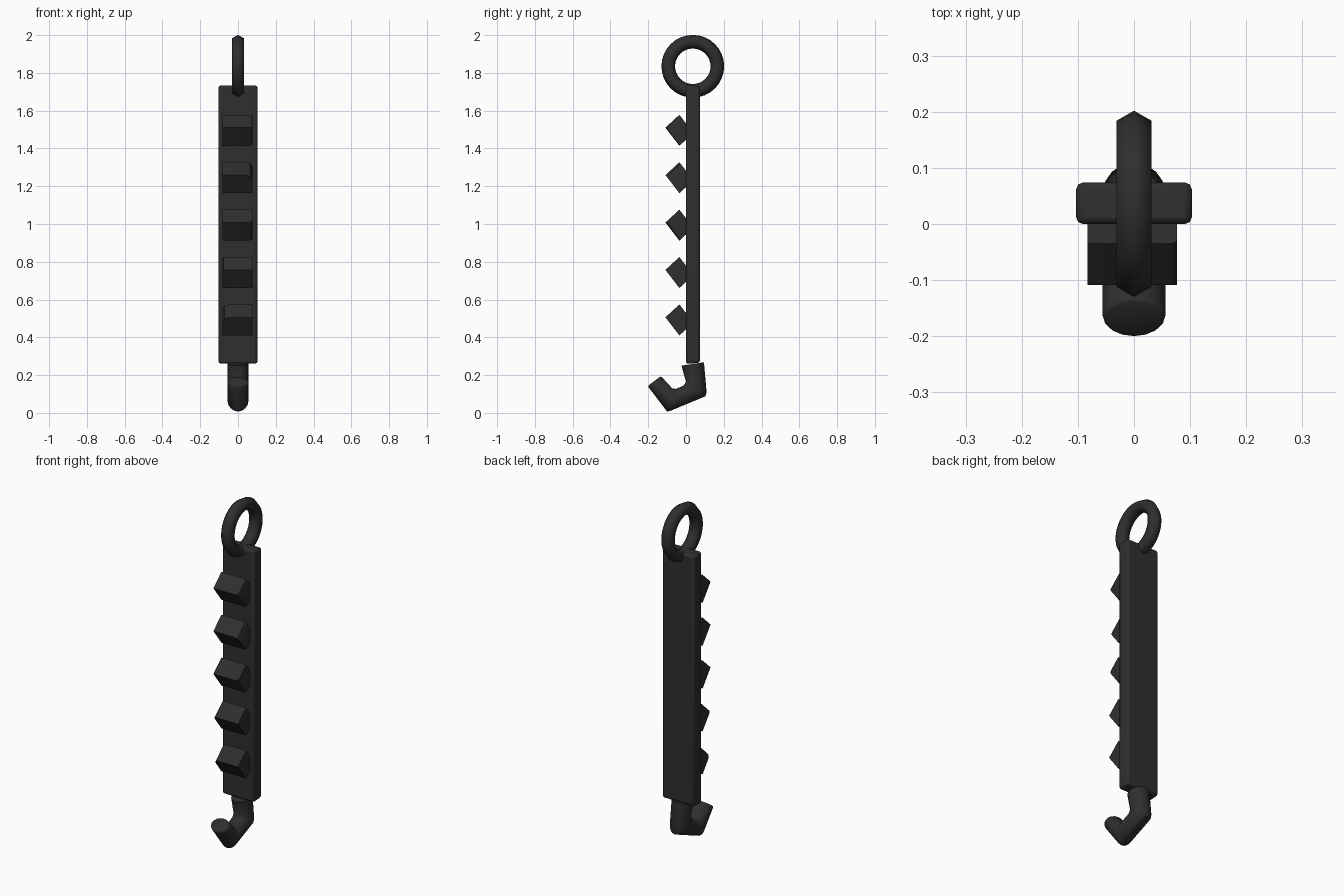
import bpy, bmesh
from math import cos, sin, tau, radians
from mathutils import Vector

cube = bpy.data.objects.get("Cube")
if cube:
    bpy.data.objects.remove(cube, do_unlink=True)

black = bpy.data.materials.new("charcoal black")
black.use_nodes = True
colour = (0.028, 0.028, 0.028, 1)
black.diffuse_color = colour
black.node_tree.nodes["Principled BSDF"].inputs["Base Color"].default_value = colour


def finish(obj, angle=30):
    """Give a part its colour and shading."""
    obj.data.materials.append(black)
    bpy.ops.object.select_all(action="DESELECT")
    obj.select_set(True)
    bpy.context.view_layer.objects.active = obj
    bpy.ops.object.shade_smooth_by_angle(angle=radians(angle))


def mesh_object(name, bm, angle=30):
    bmesh.ops.recalc_face_normals(bm, faces=bm.faces[:])
    mesh = bpy.data.meshes.new(name)
    bm.to_mesh(mesh)
    bm.free()
    obj = bpy.data.objects.new(name, mesh)
    bpy.context.collection.objects.link(obj)
    finish(obj, angle)
    return obj


def prism(bm, profile, x0, x1):
    """Extrude a side profile of (y, z) points across x."""
    face = bm.faces.new([bm.verts.new((x0, y, z)) for y, z in profile])
    out = bmesh.ops.extrude_face_region(bm, geom=[face])
    verts = [v for v in out["geom"] if isinstance(v, bmesh.types.BMVert)]
    bmesh.ops.translate(bm, verts=verts, vec=(x1 - x0, 0, 0))


# Hanging ring
bpy.ops.mesh.primitive_torus_add(
    major_radius=0.13, minor_radius=0.036, major_segments=32, minor_segments=6,
    location=(0, 0.036, 1.835), rotation=(0, radians(90), 0))
ring = bpy.context.object
ring.name = "hanging_ring"
finish(ring, 65)

# Flat strap with softened edges
bm = bmesh.new()
prism(bm, [(0, 0.26), (0.074, 0.265), (0.074, 1.73), (0, 1.735)], -0.103, 0.103)
strap = mesh_object("strap", bm)
bevel = strap.modifiers.new("soft edges", "BEVEL")
bevel.width = 0.012
bevel.segments = 2

# Tilted block teeth, each with its own worn corner: (side, upper or lower, cut)
TOOTH = [(-0.109, 0), (-0.035, 0.068), (0.039, -0.028), (-0.035, -0.096)]
wear = [(1, 0, 0.012), (1, 1, 0.035), (1, -1, 0.02), (-1, 1, 0.018), (-1, 1, 0.035)]
for i, (side, level, cut) in enumerate(wear):
    z = 1.51 - i * 0.251
    bm = bmesh.new()
    prism(bm, [(y, z + dz) for y, dz in TOOTH], -0.083, 0.077)
    edges = []
    for e in bm.edges:
        a, b = (v.co for v in e.verts)
        mid = (a + b) / 2
        same_side = a.x * side > 0 and b.x * side > 0
        if same_side and mid.y < 0 and (level == 0 or (mid.z - z) * level > 0):
            edges.append(e)
    bmesh.ops.bevel(bm, geom=edges, offset=cut, segments=2, profile=0.5, affect="EDGES")
    mesh_object(f"tooth_{i + 1}", bm)

# Bent hook: oval rings set between inner and outer side points
SECTIONS = [((-0.024, 0.25), (0.095, 0.268)), ((0, 0.165), (0.109, 0.11)),
            ((-0.012, 0.145), (0.103, 0.088)), ((-0.052, 0.127), (-0.085, 0.01)),
            ((-0.073, 0.13), (-0.1, 0.007)), ((-0.133, 0.195), (-0.203, 0.142))]
SIDES = 16
bm = bmesh.new()
loops = []
for inner, outer in SECTIONS:
    a, b = Vector((0, *inner)), Vector((0, *outer))
    centre, half = (a + b) / 2, (b - a) / 2
    loops.append([bm.verts.new(centre + half * cos(tau * k / SIDES)
                               + Vector((0.056 * sin(tau * k / SIDES), 0, 0)))
                  for k in range(SIDES)])
for low, high in zip(loops, loops[1:]):
    for k in range(SIDES):
        n = (k + 1) % SIDES
        bm.faces.new((low[k], low[n], high[n], high[k]))
bm.faces.new(loops[0])
tip = bm.faces.new(loops[-1])
bmesh.ops.bevel(bm, geom=list(tip.edges), offset=0.008, segments=2, profile=0.5, affect="EDGES")
mesh_object("hook", bm, 50)
